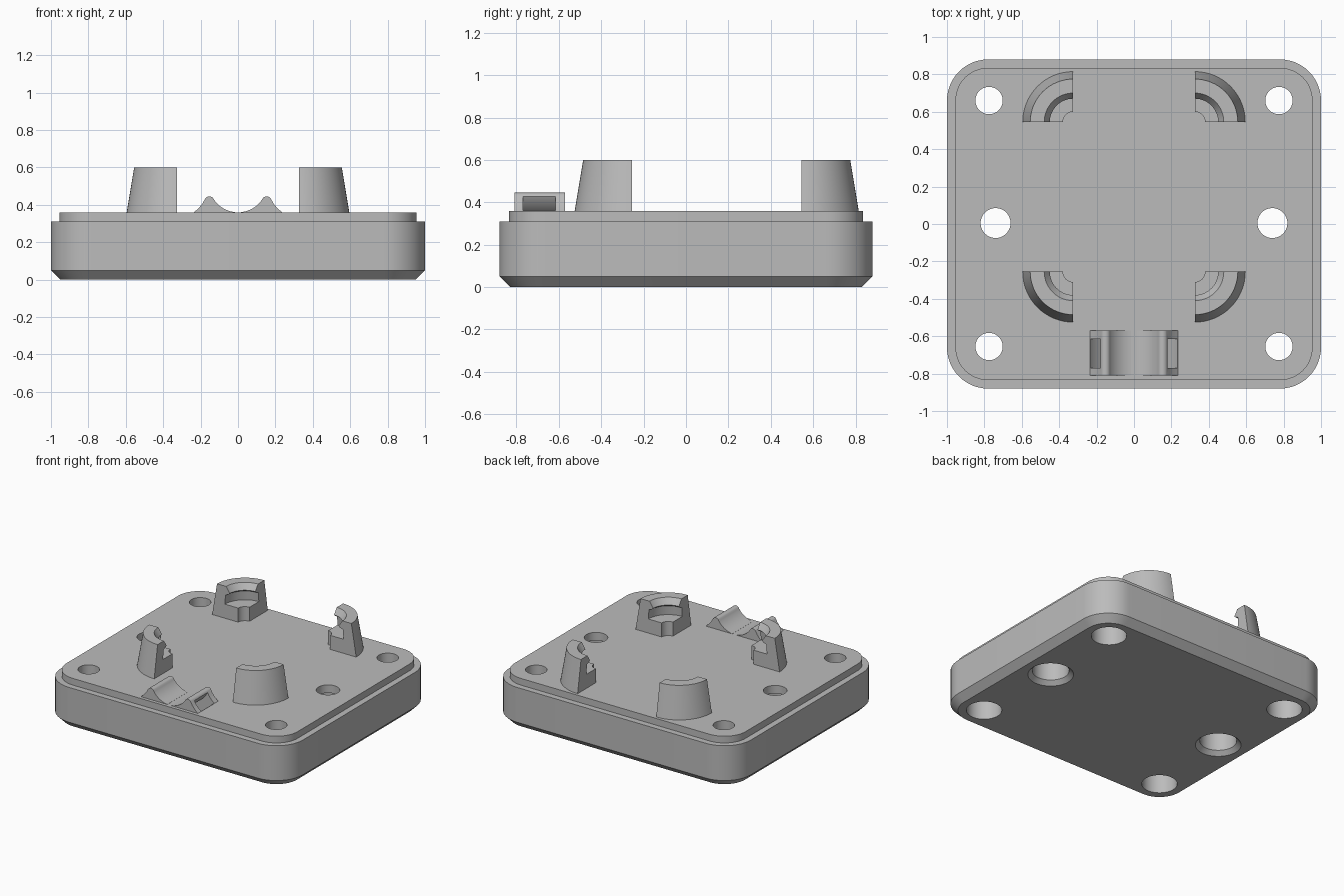
import bpy, bmesh, math
from mathutils import Matrix, Vector

cube = bpy.data.objects.get("Cube")
if cube:
    bpy.data.objects.remove(cube, do_unlink=True)

grey = bpy.data.materials.new("plain grey")
grey.use_nodes = True
GREY = (0.5, 0.5, 0.5, 1)
grey.diffuse_color = GREY
grey.node_tree.nodes["Principled BSDF"].inputs["Base Color"].default_value = GREY

DECK = 0.36


def make(name, bm):
    bmesh.ops.remove_doubles(bm, verts=bm.verts, dist=1e-5)
    bmesh.ops.recalc_face_normals(bm, faces=bm.faces)
    mesh = bpy.data.meshes.new(name)
    bm.to_mesh(mesh)
    bm.free()
    mesh.materials.append(grey)
    obj = bpy.data.objects.new(name, mesh)
    bpy.context.collection.objects.link(obj)
    return obj


def smooth(obj):
    bpy.ops.object.select_all(action="DESELECT")
    obj.select_set(True)
    bpy.context.view_layer.objects.active = obj
    bpy.ops.object.shade_smooth_by_angle(angle=math.radians(25))


def lathe(name, profile, centre, start=0, sweep=360, steps=48):
    """Revolve a closed (radius, z) profile around a vertical axis."""
    bm = bmesh.new()
    rings = []
    for i in range(steps + 1):
        a = math.radians(start + sweep * i / steps)
        rings.append([bm.verts.new((centre[0] + r * math.cos(a),
                                    centre[1] + r * math.sin(a), z)) for r, z in profile])
    n = len(profile)
    for a, b in zip(rings, rings[1:]):
        for j in range(n):
            k = (j + 1) % n
            if profile[j][0] or profile[k][0]:
                bm.faces.new((a[j], a[k], b[k], b[j]))
    if sweep < 360:
        bm.faces.new(rings[0])
        bm.faces.new(rings[-1])
    return make(name, bm)


def extrude_y(name, outline, y0, y1):
    """Extrude an (x, z) outline along y."""
    bm = bmesh.new()
    face = bm.faces.new([bm.verts.new((x, y0, z)) for x, z in outline])
    new = bmesh.ops.extrude_face_region(bm, geom=[face])["geom"]
    bmesh.ops.translate(bm, vec=(0, y1 - y0, 0),
                        verts=[v for v in new if isinstance(v, bmesh.types.BMVert)])
    return make(name, bm)


def arc(r, a0, a1, cx, cz, steps):
    angles = [math.radians(a0 + (a1 - a0) * i / steps) for i in range(steps + 1)]
    return [(cx + r * math.cos(a), cz + r * math.sin(a)) for a in angles]


def cut(obj, cutters):
    for c in cutters:
        mod = obj.modifiers.new("cut", "BOOLEAN")
        mod.operation = "DIFFERENCE"
        mod.solver = "EXACT"
        mod.object = c
    bpy.context.view_layer.update()
    graph = bpy.context.evaluated_depsgraph_get()
    mesh = bpy.data.meshes.new_from_object(obj.evaluated_get(graph))
    obj.modifiers.clear()
    obj.data = mesh


# Base: stacked rounded rectangles, with chamfered foot and stepped rim
def outline(inset, z, radius=0.22, steps=12):
    pts = []
    r = radius - inset
    for q, (sx, sy) in enumerate([(1, 1), (-1, 1), (-1, -1), (1, -1)]):
        pts += [(x, y, z) for x, y in arc(r, q * 90, q * 90 + 90,
                                          sx * (1 - radius), sy * (0.88 - radius), steps)]
    return pts


bm = bmesh.new()
layers = [[bm.verts.new(p) for p in outline(i, z)] for i, z in
          [(0.05, 0), (0, 0.05), (0, 0.31), (0.045, 0.31), (0.045, DECK)]]
for a, b in zip(layers, layers[1:]):
    for j in range(len(a)):
        k = (j + 1) % len(a)
        bm.faces.new((a[j], a[k], b[k], b[j]))
bm.faces.new(layers[0])
bm.faces.new(layers[-1])
base = make("base", bm)

# Screw holes: counterbored from below
corner_hole = [(0, -0.1), (0.12, -0.1), (0.12, 0.2), (0.073, 0.2), (0.073, 0.5), (0, 0.5)]
side_hole = [(0, -0.1), (0.155, -0.1), (0.155, 0), (0.125, 0.03), (0.125, 0.3),
             (0.08, 0.3), (0.08, 0.5), (0, 0.5)]
cutters = []
for s in (-1, 1):
    cutters.append(lathe("side_hole_cutter", side_hole, (s * 0.74, 0.005)))
    for y in (0.66, -0.655):
        cutters.append(lathe("corner_hole_cutter", corner_hole, (s * 0.775, y)))

# Curved strap tunnel running under the cable cradle
tunnel = extrude_y("tunnel_cutter",
                   arc(0.28, 180, 360, 0, 0.516, 40) + arc(0.2, 360, 180, 0, 0.516, 40),
                   -0.77, -0.615)
cutters.append(tunnel)
cut(base, cutters)
smooth(base)

# Cable cradle: two mirrored humps around a round trough
for s, side in ((1, "left"), (-1, "right")):
    shape = [(0.015, 0.33)]
    shape += arc(0.156, 276, 325, 0, 0.516, 14)
    shape += arc(0.028, 135, 40, 0.153, 0.417, 8)
    shape += [(0.19, 0.407), (0.21, 0.383), (0.235, DECK), (0.235, 0.33)]
    hump = extrude_y(side + "_cradle_hump", [(s * x, z) for x, z in shape], -0.81, -0.57)
    cut(hump, [tunnel])
    smooth(hump)

for c in cutters:
    bpy.data.objects.remove(c, do_unlink=True)

# Snap posts: quarter rings with a tapered back, an undercut lip and an inner ledge
post = [(0.27, DECK), (0.23, 0.6), (0.155, 0.6), (0.125, 0.555), (0.135, 0.545),
        (0.16, 0.535), (0.165, 0.465), (0.055, 0.465), (0.055, DECK)]
for name, x, y, start in [("back_left_post", 0.325, 0.545, 0),
                          ("back_right_post", -0.325, 0.545, 90),
                          ("front_right_post", -0.325, -0.255, 180),
                          ("front_left_post", 0.325, -0.255, 270)]:
    smooth(lathe(name, post, (x, y), start, 90, 16))
